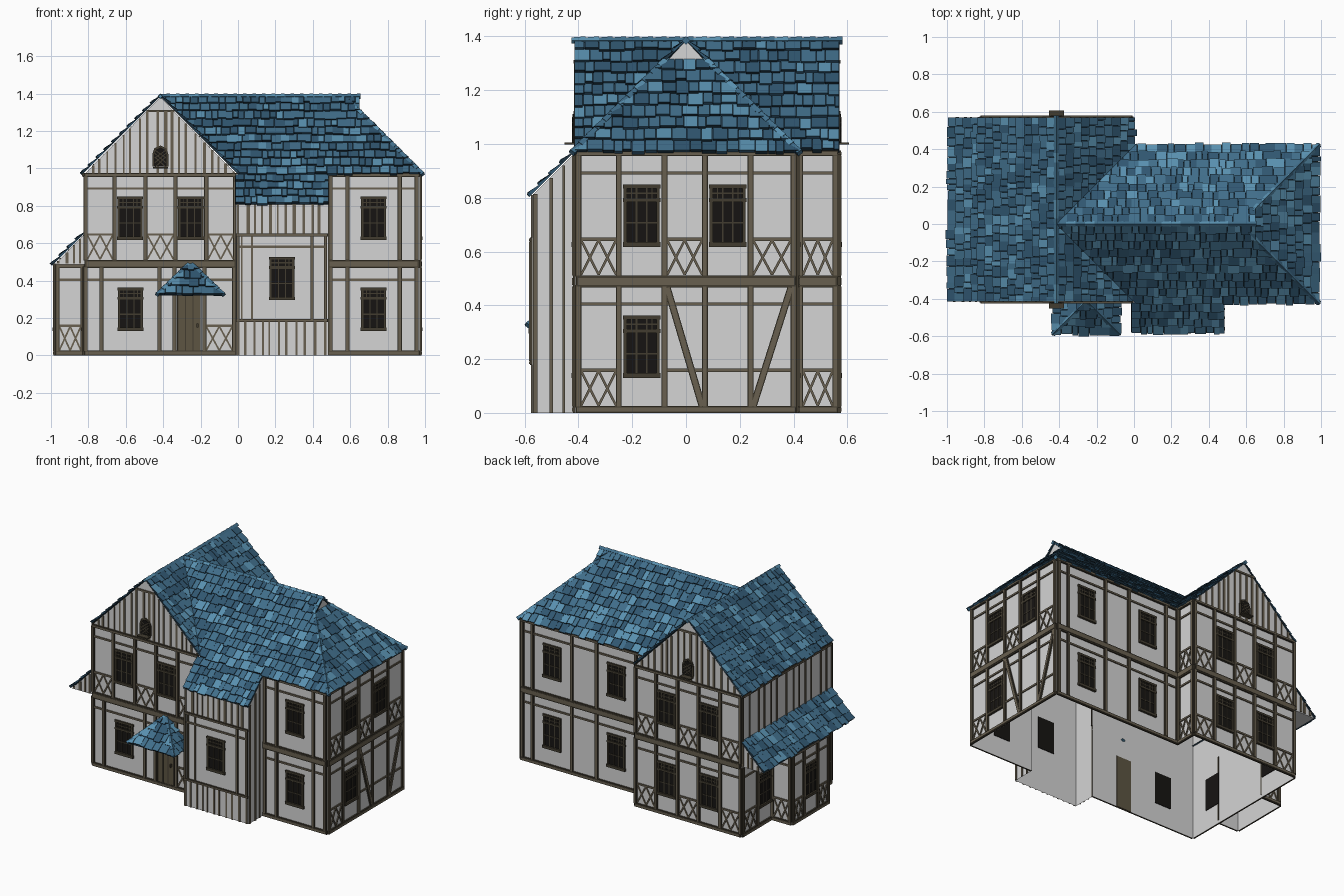
import bpy, bmesh, random
from mathutils import Vector, Matrix

if "Cube" in bpy.data.objects:
    bpy.data.objects.remove(bpy.data.objects["Cube"])

random.seed(7)
R = 1.385          # ridge height; every roof slopes at 45 degrees

COLOURS = {
    "plaster": (0.66, 0.66, 0.66), "timber": (0.14, 0.117, 0.08), "dark_timber": (0.055, 0.046, 0.03),
    "glass": (0.008, 0.007, 0.006), "door_wood": (0.11, 0.09, 0.055),
    "tile_blue": (0.052, 0.155, 0.255), "tile_light": (0.10, 0.28, 0.43),
    "tile_dark": (0.03, 0.095, 0.165), "tile_gap": (0.012, 0.032, 0.052)}
MATS = {}
for n, c in COLOURS.items():
    MATS[n] = bpy.data.materials.new(n)
    MATS[n].diffuse_color = (*c, 1)
TILES = ["tile_blue", "tile_light", "tile_dark", "tile_gap"]
PARTS = {"walls": "plaster", "timber_frame": "timber", "heavy_beams": "dark_timber", "window_frames": "dark_timber",
         "window_glass": "glass", "door": "door_wood", "battens": "timber"}
P = {n: bmesh.new() for n in PARTS}


def finish(name, bm, mats):
    me = bpy.data.meshes.new(name)
    bm.to_mesh(me)
    bm.free()
    for m in mats:
        me.materials.append(MATS[m])
    bpy.context.collection.objects.link(bpy.data.objects.new(name, me))


# ---- facade helpers: F = (x, y, along_x, along_y); u runs along, d runs outward
def at(F, u, z, d):
    x, y, ax, ay = F
    return Vector((x + ax * u + ay * d, y + ay * u - ax * d, z))


def front(y): return (0, y, 1, 0)
def right(x): return (x, 0, 0, 1)
def back(y): return (0, y, -1, 0)
def left(x): return (x, 0, 0, -1)


def wall(F, pts):
    bm = P["walls"]
    bm.faces.new([bm.verts.new(at(F, u, z, 0)) for u, z in pts])


def poly(part, F, pts, d1, d0=0.001):
    bm = P[part]
    a = [bm.verts.new(at(F, u, z, d0)) for u, z in pts]
    b = [bm.verts.new(at(F, u, z, d1)) for u, z in pts]
    bm.faces.new(b)
    bm.faces.new(a[::-1])
    for i in range(len(a)):
        j = (i + 1) % len(a)
        bm.faces.new((a[i], a[j], b[j], b[i]))


def box(part, F, u0, u1, z0, z1, d1, d0=0.001):
    poly(part, F, [(u0, z0), (u1, z0), (u1, z1), (u0, z1)], d1, d0)


def strip(part, F, p, q, w, d):
    p, q = Vector(p), Vector(q)
    n = (q - p).normalized().orthogonal() * w / 2
    poly(part, F, [p - n, q - n, q + n, p + n], d)


def beam(F, u0, u1, z0, z1):
    # dark beam with a lighter raised face
    box("heavy_beams", F, u0, u1, z0, z1, 0.011)
    e = min(u1 - u0, z1 - z0) * 0.2
    box("timber_frame", F, u0 + e, u1 - e, z0 + e, z1 - e, 0.014)


def cross(F, u0, u1, z0, z1):
    m = (u0 + u1) / 2
    for a, b in ((u0, m), (m, u1)):
        strip("timber_frame", F, (a, z0), (b, z1), 0.009, 0.007)
        strip("timber_frame", F, (a, z1), (b, z0), 0.009, 0.006)


def window(F, c, z):
    box("window_glass", F, c - 0.063, c + 0.063, z, z + 0.22, 0.005, -0.004)
    fr = lambda *a: box("window_frames", F, *a)
    fr(c - 0.07, c + 0.07, z - 0.01, z + 0.008, 0.016)
    fr(c - 0.07, c + 0.07, z + 0.208, z + 0.222, 0.012)
    fr(c - 0.07, c + 0.07, z + 0.158, z + 0.172, 0.012)
    for s in (-1, 1):
        fr(*sorted((c + s * 0.055, c + s * 0.067)), z, z + 0.22, 0.011)
        fr(c + s * 0.019 - 0.003, c + s * 0.019 + 0.003, z, z + 0.21, 0.008)
        fr(c + s * 0.038 - 0.002, c + s * 0.038 + 0.002, z + 0.16, z + 0.21, 0.008)
    for h in (0.08, 0.19):
        fr(c - 0.06, c + 0.06, z + h - 0.003, z + h + 0.003, 0.008)


def storey(F, posts, kinds, z):
    # posts with panels between: x = crossed, w = window, \ and / = braces, d = door
    for p in posts:
        beam(F, p - 0.011, p + 0.011, z + 0.02, z + 0.475)
    for a, b, k in zip(posts, posts[1:], kinds):
        a, b = a + 0.01, b - 0.01
        if k != "d":
            box("timber_frame", F, a, b, z + 0.399, z + 0.411, 0.008)
        if k in "x\\/-":
            box("timber_frame", F, a, b, z + 0.153, z + 0.165, 0.008)
        if k == "x":
            cross(F, a, b, z + 0.027, z + 0.155)
        if k == "w":
            window(F, (a + b) / 2, z + 0.14)
        if k in "\\/":
            lo, hi = (b, a) if k == "\\" else (a, b)
            strip("heavy_beams", F, (lo, z + 0.025), (hi, z + 0.465), 0.026, 0.010)
            strip("timber_frame", F, (lo, z + 0.025), (hi, z + 0.465), 0.017, 0.013)


def bands(F, u0, u1, zs):
    for z0, z1 in zs:
        beam(F, u0, u1, z0, z1)


def battens(F, u0, u1, z0, top, step=0.045):
    u = u0 + 0.01
    while u < u1:
        w = random.uniform(0.009, 0.018)
        z1 = top(u)
        if z1 > z0 + 0.01:
            box("battens", F, u - w / 2, u + w / 2, z0, z1, 0.006)
        u += step * random.uniform(0.7, 1.3)


LOW, MID, TOP = (0, 0.025), (0.466, 0.511), (0.955, 0.975)

# ---- gabled wing, front and back
for F, c in ((front(-0.41), -0.415), (back(0.565), 0.415)):
    a, b = c - 0.405, c + 0.405
    wall(F, [(a, 0), (b, 0), (b, 0.97), (c, R - 0.005), (a, 0.97)])
    bands(F, a, b, [LOW, MID, TOP])
    posts = [a + 0.005, a + 0.16, a + 0.325, a + 0.485, a + 0.65, b - 0.005]
    storey(F, posts, "xwxwx", 0.487)
    if c > 0:
        storey(F, posts, "xwxwx", 0)
    battens(F, a, b, 0.97, lambda u: min(1.305, R - 0.01 - abs(u - c)))
    box("battens", F, c - 0.075, c + 0.075, 1.30, 1.312, 0.009)
    # arched attic window with lattice and deep sill
    arch = lambda r: [(c - r, 1.01), (c + r, 1.01), (c + r, 1.075), (c + r * 0.75, 1.075 + r * 0.75),
                      (c, 1.075 + r * 1.1), (c - r * 0.75, 1.075 + r * 0.75), (c - r, 1.075)]
    poly("window_frames", F, arch(0.043), 0.009)
    poly("window_glass", F, arch(0.033), 0.012)
    for i in (-1, 0, 1):
        for s in (-1, 1):
            strip("window_frames", F, (c - s * 0.03, 1.03 + i * 0.025), (c + s * 0.03, 1.08 + i * 0.018), 0.005, 0.014)
    box("window_frames", F, c - 0.04, c + 0.04, 0.998, 1.006, 0.042)
storey(front(-0.41), [-0.815, -0.73, -0.42, -0.34, -0.18, -0.02], ".w.dx", 0)

# ---- door
F = front(-0.41)
box("door", F, -0.318, -0.202, 0, 0.36, 0.008, -0.004)
for u in (-0.322, -0.28, -0.24, -0.198):
    box("window_frames", F, u - 0.003, u + 0.003, 0, 0.36, 0.011)
box("window_frames", F, -0.222, -0.212, 0.15, 0.17, 0.02)

# ---- hipped wing: front, right, back, and the step wall beside the gable
F = front(-0.41)
wall(F, [(0.48, 0), (0.97, 0), (0.97, 0.97), (0.48, 0.97)])
bands(F, 0.48, 0.97, [LOW, MID, TOP])
for z in (0, 0.487):
    storey(F, [0.495, 0.585, 0.865, 0.955], ".w.", z)
F = right(0.97)
wall(F, [(-0.41, 0), (0.41, 0), (0.41, 0.97), (-0.41, 0.97)])
bands(F, -0.41, 0.41, [LOW, MID, TOP])
posts = [-0.40, -0.25, -0.08, 0.07, 0.24, 0.40]
storey(F, posts, "xwxwx", 0.487)
storey(F, posts, "xw\\-/", 0)
wall(right(0.64), [(-0.07, 1.31), (0.07, 1.31), (0, R)])
F = back(0.41)
wall(F, [(-0.97, 0), (0.01, 0), (0.01, 0.97), (-0.97, 0.97)])
bands(F, -0.97, 0.01, [LOW, MID, TOP])
F2 = right(-0.01)
wall(F2, [(0.41, 0), (0.565, 0), (0.565, 0.97), (0.41, 0.97)])
bands(F2, 0.41, 0.565, [LOW, MID, TOP])
for z in (0, 0.487):
    storey(F, [-0.955, -0.88, -0.58, -0.39, -0.09, 0], ".w.w.", z)
    storey(F2, [0.425, 0.555], "x", z)

# ---- projecting front bay with boarded sides
F = front(-0.57)
wall(F, [(-0.01, 0), (0.48, 0), (0.48, 0.81), (-0.01, 0.81)])
bands(F, -0.01, 0.48, [(0.178, 0.194), (0.636, 0.652)])
for u in (0.0, 0.395, 0.468):
    beam(F, u - 0.008, u + 0.008, 0.19, 0.64)
for u in (0.02, 0.075):
    box("timber_frame", F, u - 0.005, u + 0.005, 0.19, 0.64, 0.008)
box("timber_frame", F, 0, 0.47, 0.575, 0.587, 0.008)
window(F, 0.235, 0.305)
battens(F, -0.01, 0.48, 0, lambda u: 0.18)
battens(F, -0.01, 0.48, 0.65, lambda u: 0.81)
for F, s in ((right(0.48), 1), (left(-0.01), -1)):
    pts = [(-0.57 * s, 0), (-0.41 * s, 0), (-0.41 * s, 0.97), (-0.57 * s, 0.81)]
    wall(F, pts[::s])
    battens(F, min(pts[0][0], pts[1][0]), max(pts[0][0], pts[1][0]), 0, lambda u: R - abs(u) - 0.01, 0.05)

# ---- left side wall, side room and lean-to
F = left(-0.82)
wall(F, [(-0.565, 0), (0.41, 0), (0.41, 0.97), (-0.565, 0.97)])
bands(F, -0.565, 0.41, [LOW, TOP])
battens(F, -0.565, 0.41, 0.65, lambda u: 0.96, 0.08)
storey(F, [-0.555, -0.40, -0.24], "xw", 0)
storey(F, [0.16, 0.28, 0.40], "wx", 0)
F = left(-0.975)
for G, a, b, posts, kinds in ((F, -0.24, 0.16, [-0.23, -0.115, 0.035, 0.15], "xwx"),
                              (front(-0.16), -0.975, -0.82, [-0.965, -0.83], "x"),
                              (back(0.24), 0.82, 0.975, [0.83, 0.965], "x")):
    wall(G, [(a, 0), (b, 0), (b, 0.49), (a, 0.49)])
    bands(G, a, b, [LOW, (0.466, 0.49)])
    storey(G, posts, kinds, 0)
wall(front(-0.41), [(-0.98, 0.485), (-0.82, 0.485), (-0.82, 0.65)])
wall(back(0.565), [(0.82, 0.485), (0.98, 0.485), (0.82, 0.65)])
battens(front(-0.41), -0.97, -0.82, 0.49, lambda u: 1.465 + u, 0.035)
battens(back(0.565), 0.82, 0.97, 0.49, lambda u: 1.465 - u, 0.035)
bm = P["walls"]
bm.faces.new([bm.verts.new(v) for v in ((-0.98, -0.41, 0.485), (-0.98, 0.565, 0.485),
                                        (-0.82, 0.565, 0.485), (-0.82, -0.41, 0.485))])


# ---- roofs: courses of loose tiles over a dark sheet, cut at hips and valleys
def roof(name, o, out, s0, s1, d0, d1, clips=()):
    o, out, up = Vector(o), Vector((*out, 0)), Vector((0, 0, 1))
    along, nrm = Vector((-out.y, out.x, 0)), (out + up).normalized()
    pt = lambda s, d, h: o + along * s + (out - up) * d + nrm * h
    bm = bmesh.new()
    rows = max(1, round((d1 - d0) / 0.042))
    step = (d1 - d0) / rows
    for r in range(rows):
        lo, s = d0 + (r + 1) * step, s0
        while s < s1 - 0.005:
            e = min(s1, s + random.uniform(0.028, 0.062))
            if s1 - e < 0.015:
                e = s1
            l, hi = lo + random.uniform(-0.006, 0.005), max(d0, lo - step * 1.15)
            h = random.uniform(0.012, 0.018)
            top, low = [[bm.verts.new(pt(u, d, k * f)) for u, d, k in
                         ((s + 0.001, hi, 0.004), (s + 0.001, l, h), (e - 0.001, l, h), (e - 0.001, hi, 0.004))]
                        for f in (1, 0)]
            m = random.choices((0, 1, 2), (5, 2, 3))[0]
            fs = [bm.faces.new(top)] + [bm.faces.new((top[i], low[i], low[(i + 1) % 4], top[(i + 1) % 4])) for i in range(4)]
            for f in fs:
                f.material_index = m
            for f in fs[1:]:
                f.material_index = 3 if random.random() < 0.6 else 2
            s = e
    sheet = bm.faces.new([bm.verts.new(pt(*a, -0.001)) for a in ((s0, d0), (s0, d1), (s1, d1), (s1, d0))])
    sheet.material_index = 3
    for x, y, nx, ny in clips:
        bmesh.ops.bisect_plane(bm, geom=bm.verts[:] + bm.edges[:] + bm.faces[:], plane_co=(x, y, 0),
                               plane_no=(nx, ny, 0), clear_outer=True)
    finish(name, bm, TILES)


G, H, C = -0.415, 0.565, -0.255   # gable ridge, hip start, porch centre
roof("gable_roof_left", (G, 0, R), (-1, 0), -0.57, 0.415, 0, 0.415)
roof("gable_roof_right_front", (G, 0, R), (1, 0), -0.415, 0, 0, 0.415, [(G, 0, 1, 1)])
roof("gable_roof_right_back", (G, 0, R), (1, 0), 0, 0.57, 0, 0.415, [(G, 0, 1, -1)])
roof("main_roof_front", (0, 0, R), (0, -1), -0.42, 0.985, 0, 0.42, [(G, 0, -1, -1), (H, 0, 1, 1)])
roof("main_roof_back", (0, 0, R), (0, 1), -0.985, 0.42, 0, 0.42, [(G, 0, -1, 1), (H, 0, 1, -1)])
roof("gablet_roof_front", (0, 0, R), (0, -1), H, 0.65, 0, 0.08, [(H, 0, -1, -1)])
roof("gablet_roof_back", (0, 0, R), (0, 1), -0.65, -H, 0, 0.08, [(H, 0, -1, 1)])
roof("hip_roof", (H, 0, R), (1, 0), -0.42, 0.42, 0.07, 0.42, [(H, 0, -1, 1), (H, 0, -1, -1)])
roof("bay_roof", (0, 0, R), (0, -1), -0.015, 0.485, 0.42, 0.578)
roof("lean_to_roof", (-0.815, 0, 0.66), (-1, 0), -0.57, 0.415, 0, 0.175)
porch = (C, -0.41, 0.495)
roof("porch_roof_front", porch, (0, -1), -0.175, 0.175, 0, 0.175, [(C, -0.41, 1, 1), (C, -0.41, -1, 1)])
roof("porch_roof_right", porch, (1, 0), -0.175, 0, 0, 0.175, [(C, -0.41, -1, -1)])
roof("porch_roof_left", porch, (-1, 0), 0, 0.175, 0, 0.175, [(C, -0.41, 1, -1)])

# ---- ridge and hip caps, as short overlapping four-sided tiles
caps = bmesh.new()
for p, q, r in (((G, -0.425, R), (G, 0.58, R), 0.014), ((G, 0, R), (0.655, 0, R), 0.014),
                ((0.635, -0.07, 1.318), (0.988, -0.423, 0.968), 0.014), ((0.635, 0.07, 1.318), (0.988, 0.423, 0.968), 0.014),
                ((C, -0.41, 0.495), (C - 0.178, -0.588, 0.325), 0.013), ((C, -0.41, 0.495), (C + 0.178, -0.588, 0.325), 0.013)):
    p, q = Vector(p), Vector(q)
    n = round((q - p).length / 0.05)
    rot = (q - p).to_track_quat("Z", "Y").to_matrix().to_4x4()
    for i in range(n):
        mid = p.lerp(q, (i + 0.5) / n)
        ret = bmesh.ops.create_cone(caps, cap_ends=True, segments=4, radius1=r * 0.8, radius2=r * 1.1,
                                    depth=(q - p).length / n * 1.05, matrix=Matrix.Translation(mid) @ rot)
        m = random.choice((0, 0, 1))
        for f in {f for v in ret["verts"] for f in v.link_faces}:
            f.material_index = m
finish("ridge_caps", caps, TILES)

for n, bm in P.items():
    if n != "walls":
        bmesh.ops.recalc_face_normals(bm, faces=bm.faces[:])
    finish(n, bm, [PARTS[n]])

for m in bpy.data.materials:
    if m.users and not m.is_grease_pencil:
        m.use_nodes = True
        m.node_tree.nodes["Principled BSDF"].inputs["Base Color"].default_value = m.diffuse_color
